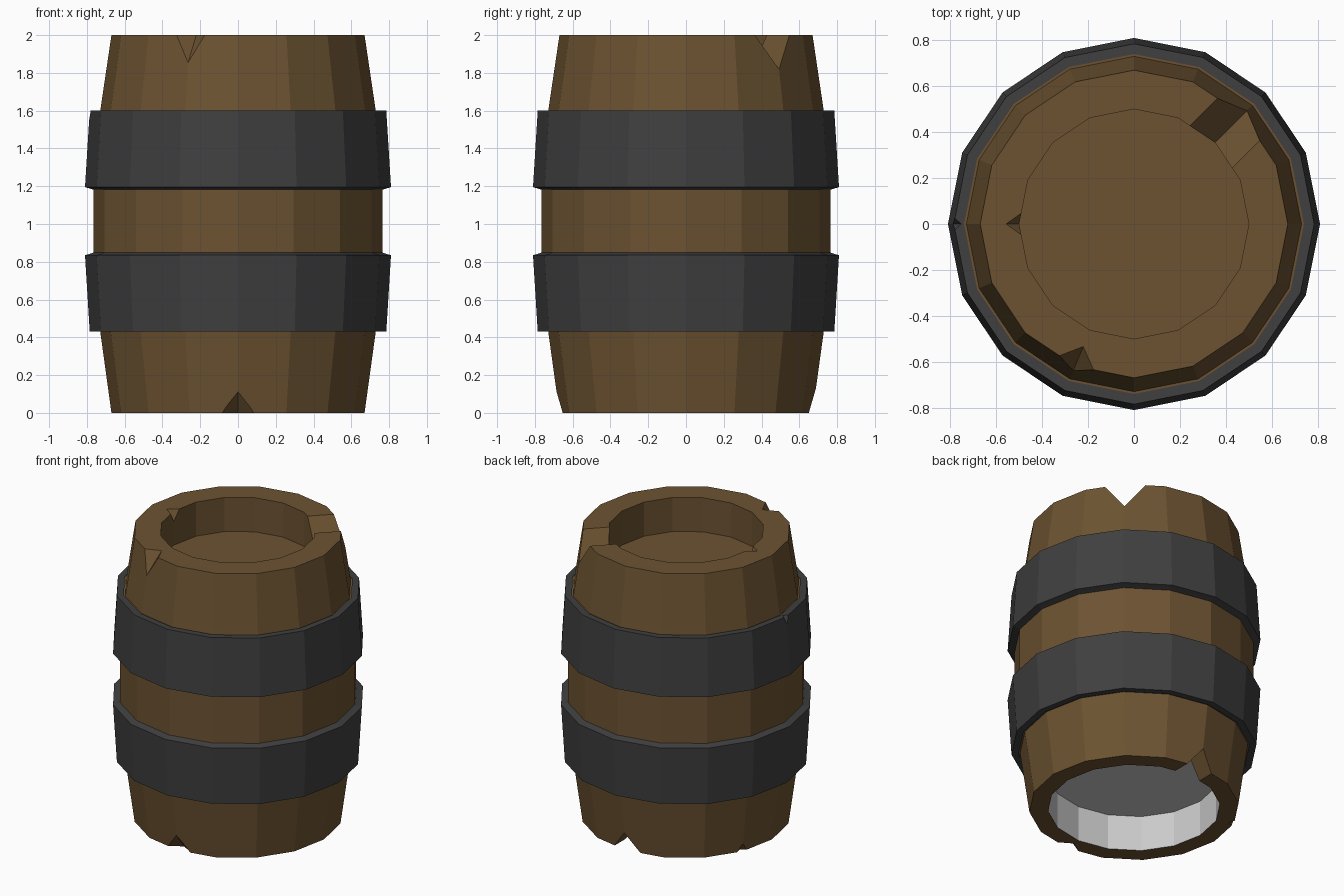
import bpy, bmesh
from math import cos, sin, tau, radians

if "Cube" in bpy.data.objects:
    bpy.data.objects.remove(bpy.data.objects["Cube"])

SIDES = 16


def material(name, rgb):
    m = bpy.data.materials.new(name)
    m.diffuse_color = (*rgb, 1)
    m.use_nodes = True
    m.node_tree.nodes["Principled BSDF"].inputs["Base Color"].default_value = m.diffuse_color
    return m


wood = material("wood", (0.15, 0.086, 0.031))
iron = material("iron", (0.05, 0.05, 0.05))
pale = material("pale_underside", (0.75, 0.75, 0.75))


def add_object(name, bm, mats):
    bmesh.ops.recalc_face_normals(bm, faces=bm.faces)
    me = bpy.data.meshes.new(name)
    bm.to_mesh(me)
    bm.free()
    for m in mats:
        me.materials.append(m)
    ob = bpy.data.objects.new(name, me)
    bpy.context.collection.objects.link(ob)
    return ob


def revolve(name, profile, mats, closed=False, pale_from=None):
    """Spin (radius, z) points into a 16-sided solid; open profiles get end caps."""
    bm = bmesh.new()
    rings = [[bm.verts.new((r * cos(tau * i / SIDES), r * sin(tau * i / SIDES), z))
              for i in range(SIDES)] for r, z in profile]
    n = len(rings)
    for k in range(n if closed else n - 1):
        a, b = rings[k], rings[(k + 1) % n]
        for i in range(SIDES):
            j = (i + 1) % SIDES
            f = bm.faces.new((a[i], a[j], b[j], b[i]))
            if pale_from is not None and k >= pale_from:
                f.material_index = 1
    if not closed:
        bm.faces.new(rings[0])
        f = bm.faces.new(rings[-1])
        if pale_from is not None:
            f.material_index = 1
    return add_object(name, bm, mats)


def chip(target, angle, points):
    """Cut away the convex hull of (radial, tangential, z) points at an angle."""
    c, s = cos(radians(angle)), sin(radians(angle))
    bm = bmesh.new()
    for r, t, z in points:
        bm.verts.new((r * c - t * s, r * s + t * c, z))
    bmesh.ops.convex_hull(bm, input=bm.verts)
    cutter = add_object("chip_cutter", bm, [target.data.materials[0]])
    cutter.hide_render = True
    mod = target.modifiers.new("chip", 'BOOLEAN')
    mod.operation, mod.solver, mod.object = 'DIFFERENCE', 'EXACT', cutter
    dg = bpy.context.evaluated_depsgraph_get()
    me = bpy.data.meshes.new_from_object(target.evaluated_get(dg))
    target.modifiers.clear()
    target.data = me
    bpy.data.objects.remove(cutter)


def wedge(r0, r1, half, z_edge, z_apex):
    return [p for r in (r0, r1)
            for p in ((r, -half, z_edge), (r, half, z_edge), (r, 0, z_apex))]


def corner(r_in, r_edge, r_out, half, z_edge, r_apex, z_apex):
    return [(r_in, 0, z_edge), (r_edge, half, z_edge), (r_edge, -half, z_edge),
            (r_out, half, z_edge), (r_out, -half, z_edge), (r_apex, 0, z_apex)]


# Wooden body: recessed lid, rim, bulging staves, recessed base
body = revolve("barrel_body", [
    (0.50, 1.76), (0.50, 2.0), (0.67, 2.0), (0.73, 1.595), (0.745, 1.595),
    (0.765, 1.19), (0.765, 0.845), (0.745, 0.435), (0.73, 0.435),
    (0.67, 0.0), (0.55, 0.0), (0.55, 0.25)], [wood, pale], pale_from=10)

# Iron hoops, mirrored about mid height
hoop = [(0.74, 0.43), (0.785, 0.43), (0.81, 0.835), (0.785, 0.842), (0.76, 0.85)]
lower = revolve("lower_hoop", hoop, [iron], closed=True)
upper = revolve("upper_hoop", [(r, 2.03 - z) for r, z in hoop], [iron], closed=True)

# Damage on the top rim
chip(body, 45, wedge(0.40, 0.85, 0.144, 2.02, 1.82))
chip(body, 180, [(0.565, 0, 2.01), (0.48, 0.06, 2.01), (0.48, -0.06, 2.01), (0.48, 0, 1.9)])
chip(body, -112.5, corner(0.57, 0.66, 0.75, 0.095, 2.01, 0.71, 1.83))

# Damage on the bottom rim
chip(body, 90, wedge(0.45, 0.85, 0.108, -0.01, 0.13))
chip(body, -90, corner(0.59, 0.645, 0.75, 0.09, -0.01, 0.70, 0.13))
chip(body, 157.5, corner(0.63, 0.66, 0.73, 0.04, -0.01, 0.70, 0.09))

# Dent in the upper hoop
chip(upper, 180, corner(0.745, 0.785, 0.83, 0.035, 1.61, 0.80, 1.53))
